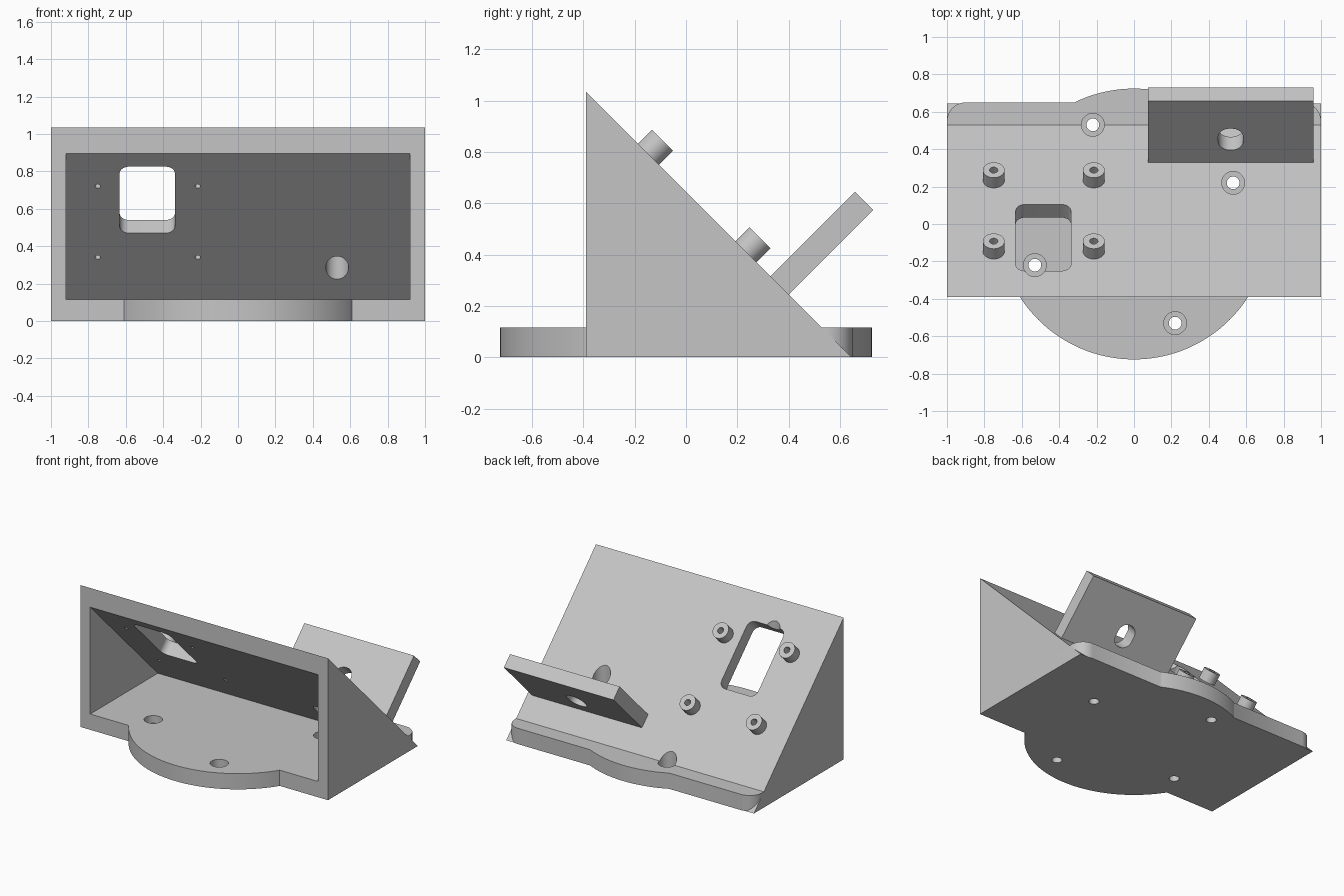
import bpy, bmesh
from math import radians
from mathutils import Matrix, Vector

if "Cube" in bpy.data.objects:
    bpy.data.objects.remove(bpy.data.objects["Cube"])

SLOPE = 0.645      # sloped face lies on y + z = SLOPE
FLOOR = 0.115      # floor thickness
FRONT = -0.39      # open front of the housing
TILT = radians(-45)

grey = bpy.data.materials.new("light_grey")
grey.use_nodes = True
grey.diffuse_color = (0.56, 0.56, 0.56, 1)
grey.node_tree.nodes["Principled BSDF"].inputs["Base Color"].default_value = grey.diffuse_color


def finish(name, bm):
    bmesh.ops.recalc_face_normals(bm, faces=bm.faces)
    mesh = bpy.data.meshes.new(name)
    bm.to_mesh(mesh)
    bm.free()
    mesh.materials.append(grey)
    ob = bpy.data.objects.new(name, mesh)
    bpy.context.collection.objects.link(ob)
    return ob


def frame(pos, angle=0):
    return Matrix.Translation(pos) @ Matrix.Rotation(angle, 4, 'X')


def prism(name, profile, half_width):
    """Extrude a (y, z) outline along x."""
    bm = bmesh.new()
    face = bm.faces.new([bm.verts.new((-half_width, y, z)) for y, z in profile])
    side = bmesh.ops.extrude_face_region(bm, geom=[face])["geom"]
    verts = [v for v in side if isinstance(v, bmesh.types.BMVert)]
    bmesh.ops.translate(bm, verts=verts, vec=(2 * half_width, 0, 0))
    return finish(name, bm)


def cylinder(name, radius, low, high, place, sides=48):
    """Cylinder from low to high along the local z of its frame."""
    bm = bmesh.new()
    shift = Matrix.Translation((0, 0, (low + high) / 2))
    bmesh.ops.create_cone(bm, cap_ends=True, segments=sides, radius1=radius,
                          radius2=radius, depth=high - low, matrix=place @ shift)
    return finish(name, bm)


def box(name, sx, sy, low, high, place, radius=0):
    """Box from low to high along local z, with rounded upright edges."""
    bm = bmesh.new()
    bmesh.ops.create_cube(bm, size=1)
    if radius:
        bmesh.ops.scale(bm, verts=bm.verts, vec=(sx, sy, 1))
        upright = [e for e in bm.edges
                   if abs(e.verts[0].co.z - e.verts[1].co.z) > 0.5]
        bmesh.ops.bevel(bm, geom=upright, offset=radius, segments=12,
                        profile=0.5, affect='EDGES')
        sx = sy = 1
    bmesh.ops.scale(bm, verts=bm.verts, vec=(sx, sy, high - low))
    bmesh.ops.translate(bm, verts=bm.verts, vec=(0, 0, (low + high) / 2))
    bm.transform(place)
    return finish(name, bm)


def combine(target, tool, operation):
    mod = target.modifiers.new(operation, 'BOOLEAN')
    mod.operation, mod.solver, mod.object = operation, 'EXACT', tool
    bpy.context.view_layer.objects.active = target
    bpy.ops.object.modifier_apply(modifier=mod.name)
    bpy.data.objects.remove(tool)


def add(target, tool):
    combine(target, tool, 'UNION')


def cut(target, tool):
    combine(target, tool, 'DIFFERENCE')


def on_slope(x, y):
    return Vector((x, y, SLOPE - y))


# Hollow wedge housing, open at the front
housing = prism("housing", [(FRONT, 0), (SLOPE, 0), (FRONT, SLOPE - FRONT)], 1)
inner = SLOPE - 0.14
cut(housing, prism("cavity", [(-0.5, FLOOR), (inner - FLOOR, FLOOR),
                              (-0.5, inner + 0.5)], 0.92))

# Round base and rounded rear strip
add(housing, box("rear_strip", 2, 0.55, 0, FLOOR, frame((0, 0.375, 0)), 0.1))
add(housing, cylinder("round_base", 0.724, 0, FLOOR, frame((0, 0, 0)), 128))

# Window through the sloped wall
cut(housing, box("window_cutter", 0.295, 0.502, -0.2, 0.1,
                 frame(on_slope(-0.485, -0.073), TILT), 0.05))

# Four counterbored screw holes around the base
x, y = 0.53, 0.22
for turn in range(4):
    spot = frame((x, y, 0))
    cut(housing, cylinder("screw_cutter", 0.034, -0.1, 0.2, spot))
    cut(housing, cylinder("head_cutter", 0.061, 0.06, 1.3, spot))
    x, y = -y, x

# Posts on the slope with pilot holes running through the wall
posts = []
for side, px in (("right", -0.75), ("left", -0.215)):
    for level, py in (("upper", -0.146), ("lower", 0.234)):
        spot = frame(on_slope(px, py), TILT)
        post = cylinder(f"{level}_{side}_post", 0.058, 0, 0.077, spot)
        cut(post, cylinder("pilot_cutter", 0.022, -0.05, 0.2, spot))
        cut(housing, cylinder("pilot_cutter", 0.015, -0.2, 0.1, spot))
        posts.append(post)

# Slotted tab standing square on the slope
tab = box("rear_tab", 0.885, 0.1, 0, 0.465, frame(on_slope(0.5175, 0.365), TILT))
cut(tab, box("slot_cutter", 0.134, 0.162, -0.2, 0.2,
             frame((0.517, 0.488, 0.403), radians(-135)), 0.064))

# Smooth the round walls, keep the edges sharp
bpy.ops.object.select_all(action='DESELECT')
for ob in [housing, tab] + posts:
    ob.select_set(True)
bpy.context.view_layer.objects.active = housing
bpy.ops.object.shade_smooth_by_angle(angle=radians(30))
